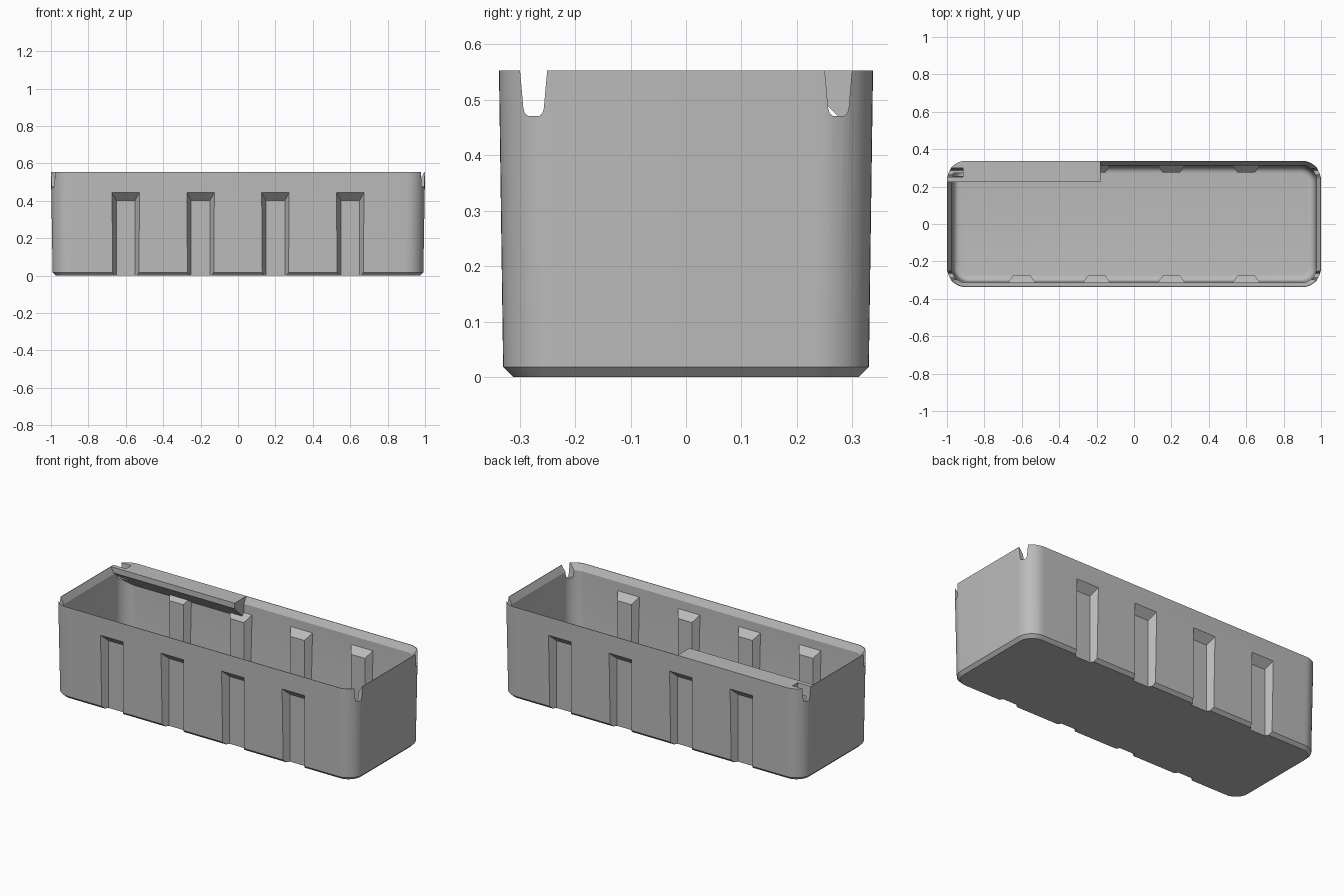
import bpy, bmesh, math

if "Cube" in bpy.data.objects:
    bpy.data.objects.remove(bpy.data.objects["Cube"], do_unlink=True)

HEIGHT = 0.553
grey = bpy.data.materials.new("light grey plastic")
grey.use_nodes = True
grey.diffuse_color = (0.5, 0.5, 0.5, 1)
grey.node_tree.nodes["Principled BSDF"].inputs["Base Color"].default_value = (0.5, 0.5, 0.5, 1)


def finish(name, bm):
    """Turn a bmesh into a named object with outward normals."""
    bmesh.ops.recalc_face_normals(bm, faces=bm.faces)
    mesh = bpy.data.meshes.new(name)
    bm.to_mesh(mesh)
    bm.free()
    mesh.materials.append(grey)
    obj = bpy.data.objects.new(name, mesh)
    bpy.context.collection.objects.link(obj)
    return obj


def loft(bm, rings):
    """Skin closed point rings into a capped solid."""
    rows = [[bm.verts.new(p) for p in ring] for ring in rings]
    for a, b in zip(rows, rows[1:]):
        for i in range(len(a)):
            j = (i + 1) % len(a)
            bm.faces.new((a[i], a[j], b[j], b[i]))
    bm.faces.new(rows[0])
    bm.faces.new(rows[-1])


def rounded_ring(hx, hy, radius, z, steps=12):
    points = []
    for corner, (sx, sy) in enumerate(((1, 1), (-1, 1), (-1, -1), (1, -1))):
        for k in range(steps + 1):
            a = math.pi / 2 * (corner + k / steps)
            points.append((sx * (hx - radius) + radius * math.cos(a),
                           sy * (hy - radius) + radius * math.sin(a), z))
    return points


def ribs(name, y_out, w_out, z_out, y_in, w_in, z_in):
    """Four tapered uprights on each long side, sloped at the top."""
    bm = bmesh.new()
    for side in (-1, 1):
        for x in (-0.6, -0.2, 0.2, 0.6):
            loft(bm, [[(x - w, side * y, -0.1), (x + w, side * y, -0.1),
                       (x + w, side * y, z), (x - w, side * y, z)]
                      for y, w, z in ((y_out, w_out, z_out), (y_in, w_in, z_in))])
    return finish(name, bm)


def subtract(target, cutter):
    """Cut one solid from another and discard the cutter."""
    mod = target.modifiers.new("cut", 'BOOLEAN')
    mod.operation = 'DIFFERENCE'
    mod.solver = 'EXACT'
    mod.object = cutter
    cutter.hide_render = True
    bpy.context.view_layer.objects.active = target
    bpy.ops.object.modifier_apply(modifier=mod.name)
    bpy.data.objects.remove(cutter, do_unlink=True)


# Outer body: chamfered base and slightly drafted walls
bm = bmesh.new()
loft(bm, [rounded_ring(0.974, 0.312, 0.08, 0),
          rounded_ring(0.991, 0.33, 0.097, 0.018),
          rounded_ring(1.0, 0.3375, 0.1, HEIGHT)])
bin_body = finish("bin_body", bm)

# Cavity: filleted floor, drafted walls and bevelled rim
bm = bmesh.new()
rings = []
for k in range(7):
    a = math.pi / 2 * k / 6
    inset = 0.035 * (1 - math.sin(a))
    rings.append(rounded_ring(0.967 - inset, 0.306 - inset, 0.08 - inset,
                              0.025 + 0.035 * (1 - math.cos(a))))
rings += [rounded_ring(0.977, 0.314, 0.08, 0.515),
          rounded_ring(0.997, 0.3345, 0.097, HEIGHT),
          rounded_ring(0.997, 0.3345, 0.097, HEIGHT + 0.1)]
loft(bm, rings)
cavity = finish("cavity", bm)

# Inner ribs and the label ledge are left standing in the cavity
subtract(cavity, ribs("inner_ribs", 0.36, 0.107, 0.51, 0.275, 0.046, 0.425))

bm = bmesh.new()
section = [(0.225, 0.8), (0.225, 0.52), (0.4, 0.345), (0.4, 0.8)]
loft(bm, [[(x, y, z) for y, z in section] for x in (-1.1, -0.18)])
subtract(cavity, finish("label_ledge", bm))

subtract(bin_body, cavity)

# Tapered grooves down the outside of the long walls
subtract(bin_body, ribs("outer_grooves", 0.374, 0.0945, 0.482, 0.294, 0.0505, 0.402))

# Rounded slots near the corners of both end walls
bm = bmesh.new()
half = [(0.029, 0.62), (0.0245, HEIGHT), (0.0185, 0.485), (0.016, 0.476), (0.010, 0.471)]
slot = half + [(-y, z) for y, z in reversed(half)]
for end in (-1, 1):
    for side in (-1, 1):
        loft(bm, [[(end * x, side * 0.275 + y, z) for y, z in slot]
                  for x in (0.915, 1.1)])
subtract(bin_body, finish("corner_slots", bm))

bpy.ops.object.select_all(action='DESELECT')
bin_body.select_set(True)
bpy.context.view_layer.objects.active = bin_body
bpy.ops.object.shade_smooth_by_angle(angle=math.radians(25))
